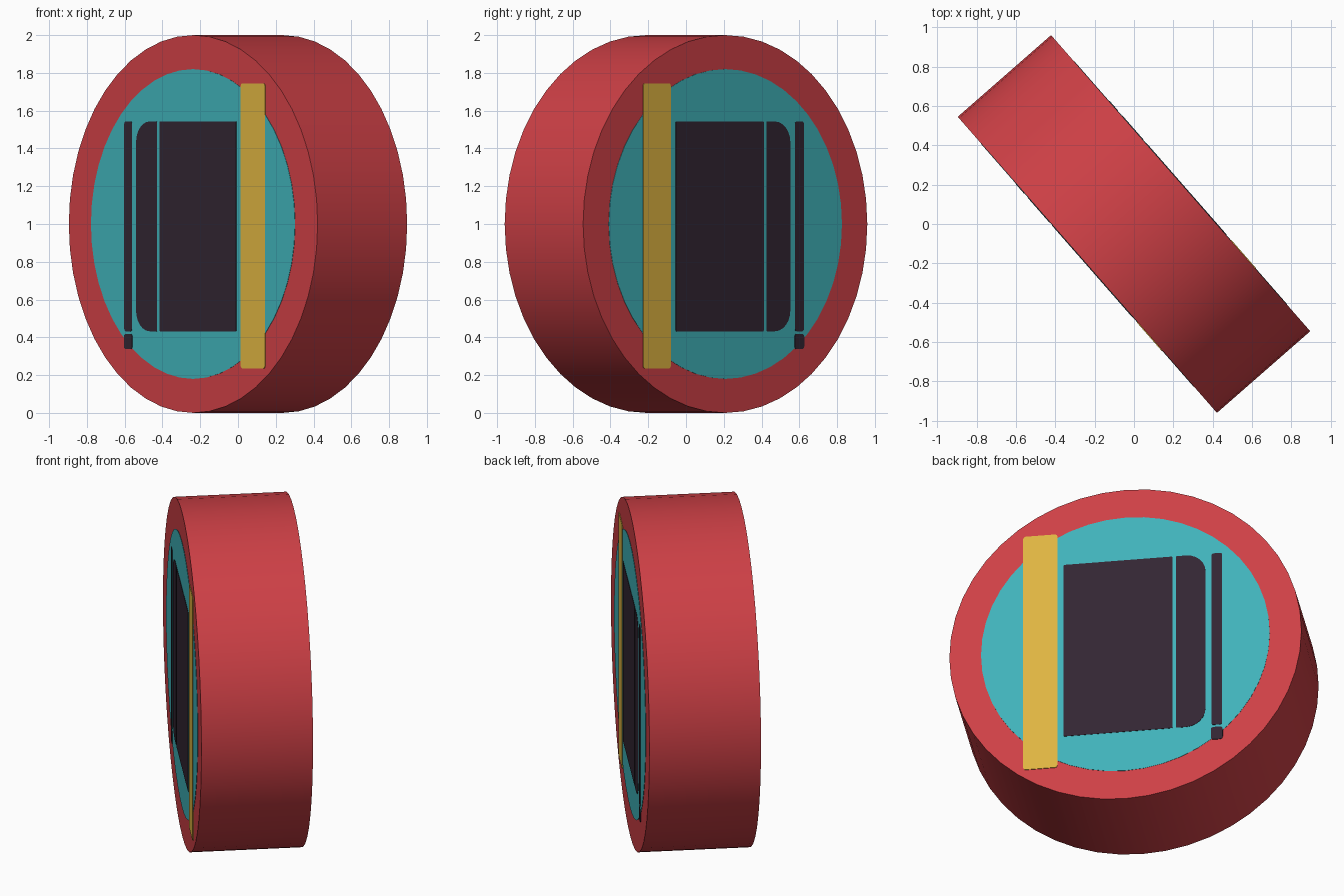
import bpy, bmesh, math
from mathutils import Matrix, Vector

if "Cube" in bpy.data.objects:
    bpy.data.objects.remove(bpy.data.objects["Cube"])

ANGLE = math.radians(41.2)      # heading of the disc axis in plan
HALF = 0.315                    # half thickness of the disc
AXIS = Vector((math.cos(ANGLE), math.sin(ANGLE), 0))
ACROSS = Vector((math.sin(ANGLE), -math.cos(ANGLE), 0))


def material(name, rgb):
    m = bpy.data.materials.new(name)
    m.diffuse_color = (*rgb, 1)
    m.use_nodes = True
    m.node_tree.nodes["Principled BSDF"].inputs["Base Color"].default_value = m.diffuse_color
    return m


RED = material("red", (0.617, 0.051, 0.061))
TEAL = material("teal", (0.051, 0.445, 0.485))
YELLOW = material("yellow", (0.735, 0.456, 0.053))
DARK = material("dark plum", (0.032, 0.019, 0.032))


def prism(name, outline, d0, d1, mat, smooth=False):
    """Extrude an outline (across, up) along the disc axis from d0 to d1."""
    bm = bmesh.new()
    rings = [[bm.verts.new(ACROSS * u + AXIS * d + Vector((0, 0, z)))
              for u, z in outline] for d in (d0, d1)]
    bm.faces.new(rings[0])
    bm.faces.new(rings[1][::-1])
    n = len(outline)
    for i in range(n):
        j = (i + 1) % n
        bm.faces.new((rings[0][i], rings[1][i], rings[1][j], rings[0][j]))
    bmesh.ops.recalc_face_normals(bm, faces=bm.faces)
    mesh = bpy.data.meshes.new(name)
    bm.to_mesh(mesh)
    bm.free()
    mesh.materials.append(mat)
    ob = bpy.data.objects.new(name, mesh)
    bpy.context.collection.objects.link(ob)
    if smooth:
        bpy.ops.object.select_all(action='DESELECT')
        ob.select_set(True)
        bpy.context.view_layer.objects.active = ob
        bpy.ops.object.shade_smooth_by_angle(angle=math.radians(30))
    return ob


def circle(r, n):
    return [(r * math.cos(2 * math.pi * i / n), 1 + r * math.sin(2 * math.pi * i / n))
            for i in range(n)]


def rounded(u0, u1, z0, z1, r_left, r_right, steps=6):
    """Rectangle with separate corner radii on its left and right sides."""
    pts = []
    for u, z, r, a in ((u1 - r_right, z1 - r_right, r_right, 0),
                       (u0 + r_left, z1 - r_left, r_left, 90),
                       (u0 + r_left, z0 + r_left, r_left, 180),
                       (u1 - r_right, z0 + r_right, r_right, 270)):
        for i in range(steps + 1):
            t = math.radians(a + 90 * i / steps)
            pts.append((u + r * math.cos(t), z + r * math.sin(t)))
    return pts


# Thick round body
prism("disc_body", circle(1.0, 48), -HALF, HALF, RED, True)

# Inlaid parts, shown on both faces as thin plates
parts = [
    ("round_panel", circle(0.82, 48), TEAL, 0.002),
    ("yellow_bar", rounded(0.386, 0.580, 0.235, 1.745, 0.015, 0.015), YELLOW, 0.004),
    ("square_block", rounded(-0.268, 0.350, 0.432, 1.543, 0.005, 0.005), DARK, 0.004),
    ("rounded_block", rounded(-0.455, -0.288, 0.432, 1.543, 0.11, 0.004), DARK, 0.004),
    ("narrow_strip", rounded(-0.550, -0.489, 0.432, 1.543, 0.012, 0.012), DARK, 0.004),
    ("strip_foot", rounded(-0.553, -0.486, 0.338, 0.418, 0.015, 0.015), DARK, 0.004),
]
for name, outline, mat, lift in parts:
    for side, s in (("front", -1), ("back", 1)):
        prism(f"{name}_{side}", outline, s * (HALF - 0.002), s * (HALF + lift), mat)
